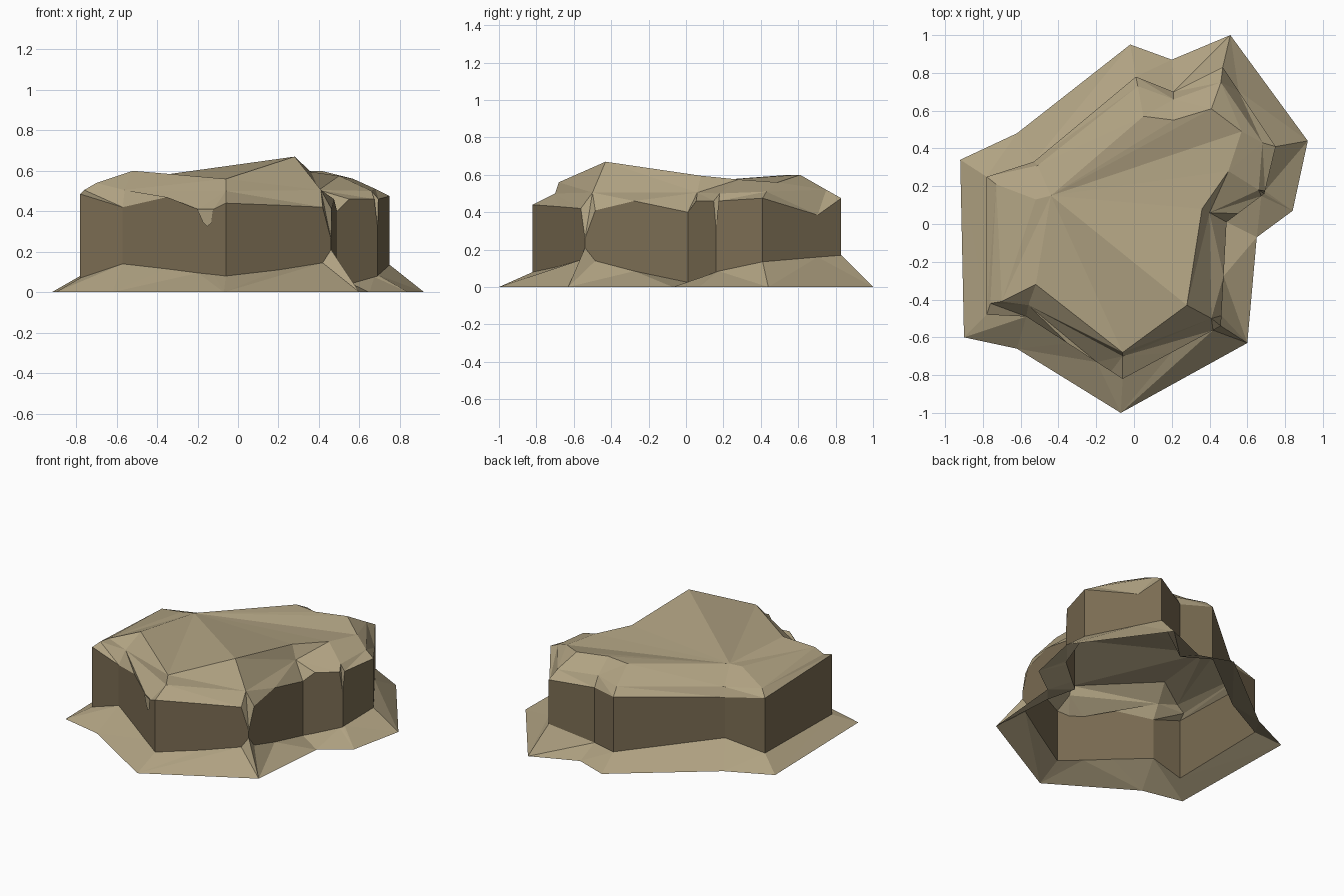
import bpy, bmesh
from mathutils import Vector

if "Cube" in bpy.data.objects:
    bpy.data.objects.remove(bpy.data.objects["Cube"])


def material(name, color):
    m = bpy.data.materials.new(name)
    m.diffuse_color = (*color, 1)
    m.use_nodes = True
    m.node_tree.nodes["Principled BSDF"].inputs["Base Color"].default_value = m.diffuse_color
    return m


tan = material("pale sandstone", (0.434, 0.361, 0.223))
brown = material("brown cliff", (0.195, 0.150, 0.085))


def build(name, polys, mat):
    """One flat-shaded, open shell made from loops of points."""
    bm = bmesh.new()
    for poly in polys:
        bm.faces.new([bm.verts.new(p) for p in poly])
    bmesh.ops.remove_doubles(bm, verts=bm.verts, dist=0.0005)
    bmesh.ops.triangulate(bm, faces=bm.faces)
    me = bpy.data.meshes.new(name)
    bm.to_mesh(me)
    bm.free()
    me.materials.append(mat)
    ob = bpy.data.objects.new(name, me)
    bpy.context.collection.objects.link(ob)
    return ob


# Corner outlines, counter-clockwise from the front corner
ground = [(-.07, -1), (.60, -.63), (.65, -.07), (.84, .07), (.92, .44), (.51, 1),
          (.20, .87), (-.02, .95), (-.62, .48), (-.92, .34), (-.90, -.60), (-.62, -.66)]
ground = [Vector((x, y, 0)) for x, y in ground]
# Cliff corners: x, y, bottom height, top height
cliff = [(-.06, -.82, .08, .44), (.46, -.54, .21, .26), (.49, .01, .025, .40),
         (.69, .16, .08, .32), (.75, .41, .135, .475), (.47, .83, .17, .475),
         (.21, .70, .06, .44), (.01, .78, .08, .46), (-.53, .33, .15, .43),
         (-.78, .25, .08, .46), (-.78, -.48, .07, .485), (-.57, -.49, .14, .42)]
rim = [(-.06, -.70, .50), (.41, -.50, .505), (.40, .06, .505), (.66, .18, .50),
       (.68, .43, .51), (.46, .75, .52), (.21, .66, .51), (.02, .73, .51),
       (-.51, .31, .49), (-.73, .21, .50), (-.76, -.42, .505), (-.56, -.43, .505)]
plateau = [(-.06, -.68, .56), (.28, -.43, .67), (.36, .08, .595), (.50, .28, .575),
           (.57, .49, .56), (.41, .61, .60), (.21, .55, .60), (.05, .57, .60),
           (-.44, .15, .57), (-.52, .13, .565), (-.70, -.41, .54), (-.52, -.32, .60)]
rim = [Vector(p) for p in rim]
plateau = [Vector(p) for p in plateau]

# Extra points on a cliff side: position along it, bottom height, top height
extra = {0: [(.5, .11, .43), (.92, .145, .42)],
         1: [(.10, .14, .41), (.48, .085, .46)],
         2: [(.3, .04, .46), (.92, .075, .46)],
         3: [(.06, .085, .46)],
         4: [(.7, .16, .385)],
         11: [(.43, .115, .47), (.73, .095, .41), (.88, .087, .41)]}

N = len(ground)
skirt, wall, cap = [], [], []
for i in range(N):
    j = (i + 1) % N
    a, b = cliff[i], cliff[j]
    line = [a] + [(a[0] + (b[0] - a[0]) * t, a[1] + (b[1] - a[1]) * t, lo, hi)
                  for t, lo, hi in extra.get(i, [])] + [b]
    low = [Vector((x, y, lo)) for x, y, lo, hi in line]
    high = [Vector((x, y, hi)) for x, y, lo, hi in line]
    # Sloping foot, fanned from the two ground corners
    half = len(low) // 2
    skirt.append([ground[i], ground[j], low[half]])
    for k in range(len(low) - 1):
        g = ground[i] if k < half else ground[j]
        skirt.append([g, low[k + 1], low[k]])
        wall.append([low[k], low[k + 1], high[k + 1], high[k]])
        r = rim[i] if k < half else rim[j]
        cap.append([high[k], high[k + 1], r])
    # Cap edge and shoulder
    cap.append([high[half], rim[j], rim[i]])
    cap.append([rim[i], rim[j], plateau[j], plateau[i]])
    # Top surface fans out from its back left corner
    if i != 8 and j != 8:
        cap.append([plateau[8], plateau[i], plateau[j]])

build("rock_foot", skirt, tan)
build("rock_cliff", wall, brown)
build("rock_cap", cap, tan)

# Small drip hanging from the cap over the front cliff
drip = []
for x, z in [(-.20, .412), (-.17, .345), (-.15, .325), (-.13, .34), (-.12, .412)]:
    y = -.82 + .33 * (-.06 - x) / .51
    drip.append(Vector((x - .003, y - .006, z)))
build("rock_cap_drip", [drip], tan)
